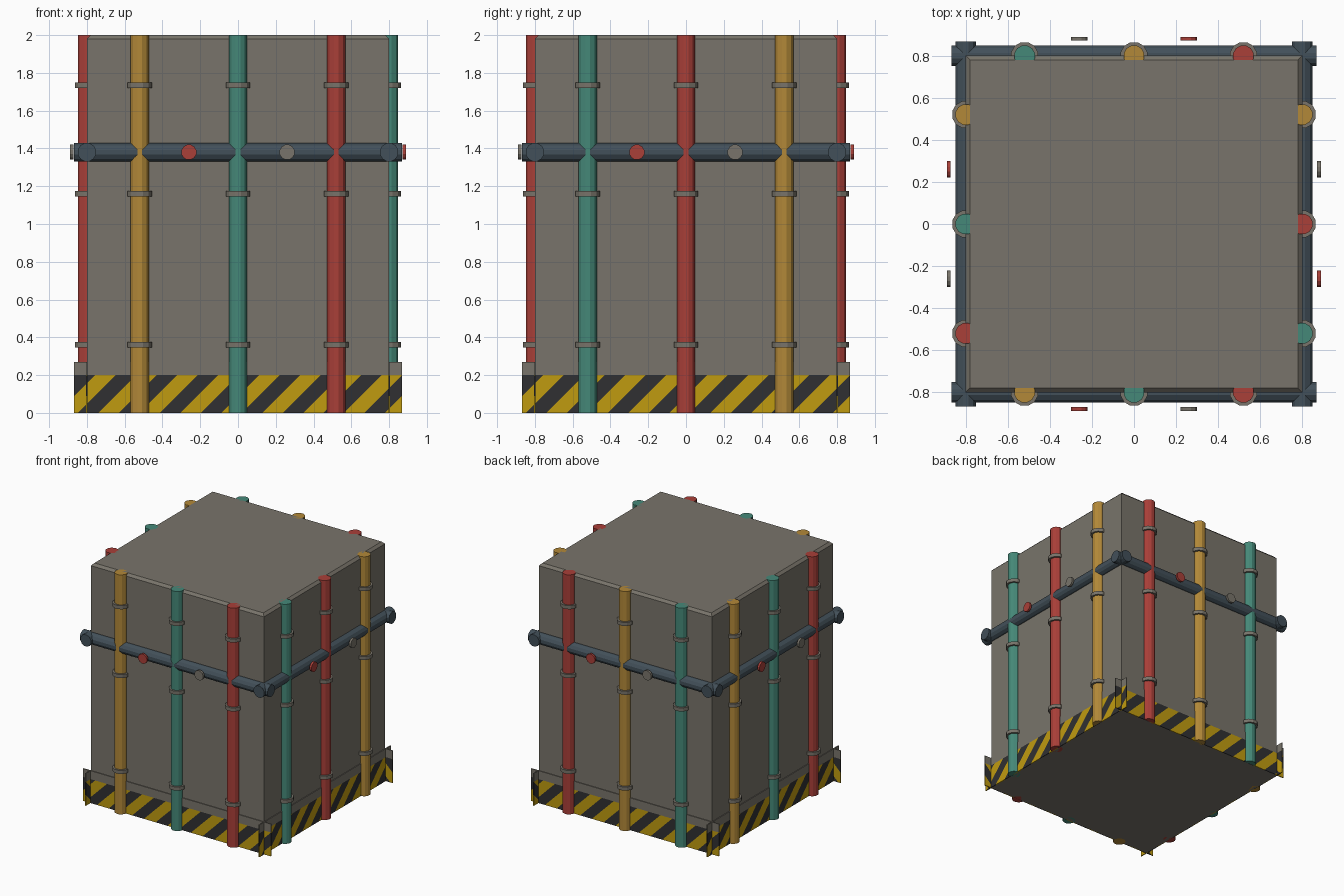
import bpy, bmesh, math
from mathutils import Vector, Matrix

cube = bpy.data.objects.get("Cube")
if cube:
    bpy.data.objects.remove(cube)

HALF = 0.80      # wall half width, also the pipe axis distance
REACH = 0.867    # half length of rails and skirting
PIPE_R = 0.05


def material(name, r, g, b):
    m = bpy.data.materials.new(name)
    m.use_nodes = True
    m.diffuse_color = (r, g, b, 1)
    bsdf = m.node_tree.nodes["Principled BSDF"]
    bsdf.inputs["Base Color"].default_value = (r, g, b, 1)
    bsdf.inputs["Roughness"].default_value = 0.8
    return m


GREY = material("concrete grey", 0.19, 0.175, 0.145)
RED = material("pipe red", 0.40, 0.05, 0.04)
GREEN = material("pipe green", 0.06, 0.25, 0.19)
OCHRE = material("pipe ochre", 0.45, 0.25, 0.04)
SLATE = material("rail slate", 0.055, 0.08, 0.10)
YELLOW = material("hazard yellow", 0.53, 0.33, 0.005)
BLACK = material("hazard black", 0.03, 0.03, 0.032)


def add_object(name, bm, mats, turn=0):
    mesh = bpy.data.meshes.new(name)
    bm.to_mesh(mesh)
    bm.free()
    for m in mats:
        mesh.materials.append(m)
    ob = bpy.data.objects.new(name, mesh)
    ob.rotation_euler.z = turn
    bpy.context.collection.objects.link(ob)
    return ob


def box(x0, x1, y0, y1, z0, z1):
    bm = bmesh.new()
    size = Matrix.Diagonal((x1 - x0, y1 - y0, z1 - z0, 1))
    centre = Matrix.Translation(((x0 + x1) / 2, (y0 + y1) / 2, (z0 + z1) / 2))
    bmesh.ops.create_cube(bm, size=1, matrix=centre @ size)
    return bm


def cylinder(centre, axis, radius, length, sides=12):
    bm = bmesh.new()
    rot = Vector((0, 0, 1)).rotation_difference(Vector(axis)).to_matrix().to_4x4()
    # half a step of spin puts a flat facet towards the front
    spin = Matrix.Rotation(math.pi / sides, 4, "Z")
    bmesh.ops.create_cone(bm, cap_ends=True, segments=sides, radius1=radius,
                          radius2=radius, depth=length,
                          matrix=Matrix.Translation(centre) @ rot @ spin)
    return bm


# Main block with a chamfered top rim
bm = box(-HALF, HALF, -HALF, HALF, 0, 2)
rim = [e for e in bm.edges if all(v.co.z > 1.9 for v in e.verts)]
bmesh.ops.bevel(bm, geom=rim, offset=0.02, segments=1, affect="EDGES")
add_object("block", bm, [GREY])


def hazard_strip(name, turn):
    period, start = 0.2167, -0.847
    bm = box(-REACH, REACH, -HALF - 0.006, -HALF + 0.002, 0, 0.2)
    # Cut along each slanted stripe border
    for i in range(-4, 20):
        bmesh.ops.bisect_plane(bm, geom=bm.verts[:] + bm.edges[:] + bm.faces[:],
                               plane_co=(start + i * period / 2, 0, 0),
                               plane_no=(1, 0, -1))
    for f in bm.faces:
        c = f.calc_center_median()
        f.material_index = math.floor((c.x - c.z - start) / (period / 2)) % 2
    add_object(name, bm, [BLACK, YELLOW], turn)


# Pipe colours on each wall, from its left to its right
walls = {
    "front": (OCHRE, GREEN, RED),
    "left": (GREEN, RED, OCHRE),
    "back": (RED, OCHRE, GREEN),
    "right": (OCHRE, GREEN, RED),
}

for n, (side, colours) in enumerate(walls.items()):
    turn = n * math.pi / 2

    # Skirting: striped strip below, plain strip above
    hazard_strip(side + "_hazard_strip", turn)
    add_object(side + "_skirting",
               box(-REACH, REACH, -HALF - 0.006, -HALF + 0.002, 0.2, 0.27), [GREY], turn)

    # Vertical pipes with their collars
    for x, colour in zip((-0.52, 0, 0.52), colours):
        add_object(side + "_pipe", cylinder((x, -HALF, 1), (0, 0, 1), PIPE_R, 2), [colour], turn)
        for z in (0.36, 1.16, 1.735):
            add_object(side + "_collar",
                       cylinder((x, -HALF, z), (0, 0, 1), 0.066, 0.03), [GREY], turn)

    # Horizontal rail and the round plates in front of it
    add_object(side + "_rail",
               cylinder((0, -HALF, 1.38), (1, 0, 0), PIPE_R, 2 * REACH), [SLATE], turn)
    for x, colour in ((-0.26, RED), (0.26, GREY)):
        add_object(side + "_disc",
                   cylinder((x, -0.88, 1.38), (0, 1, 0), 0.041, 0.018), [colour], turn)
